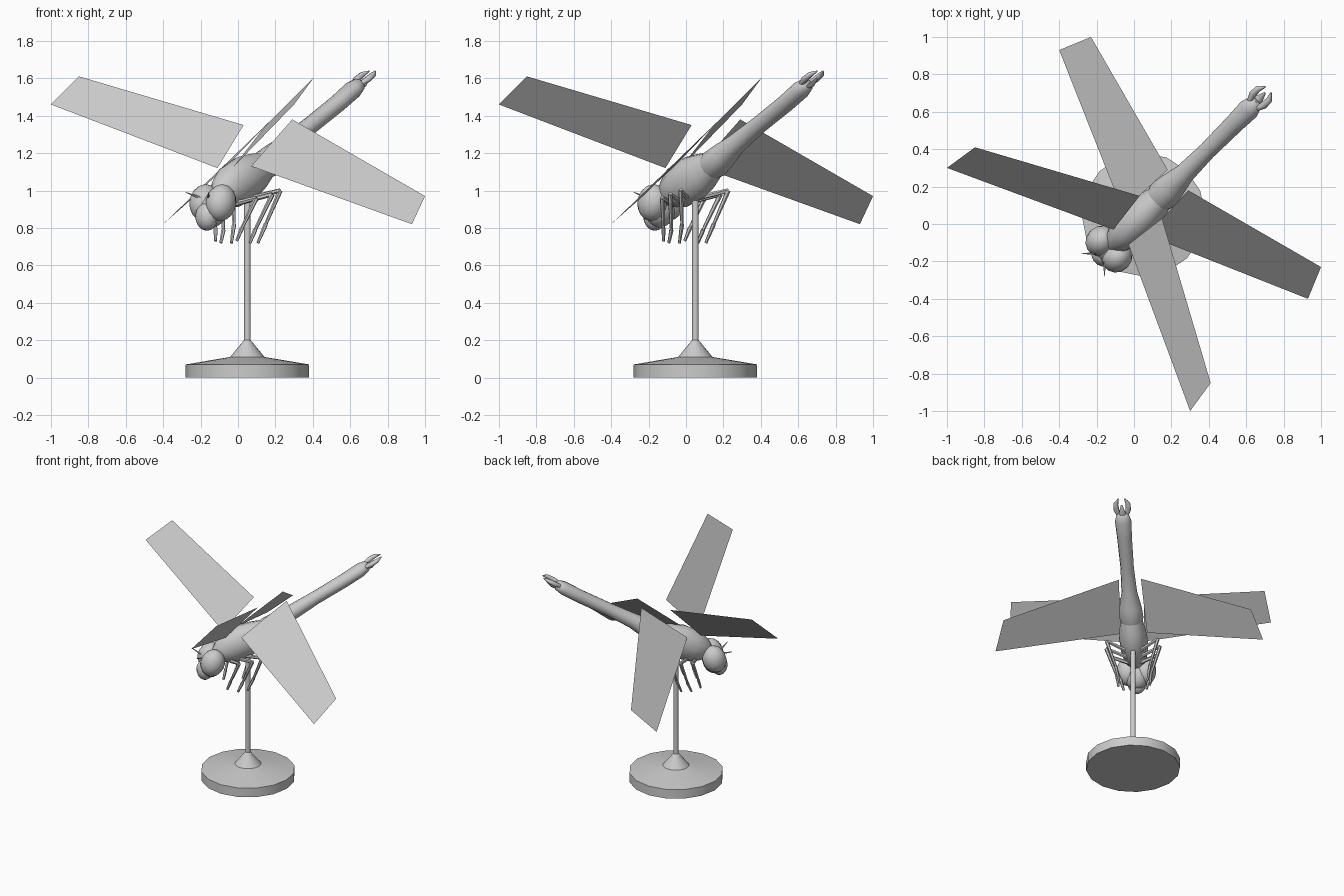
import bpy, bmesh, math
from mathutils import Vector, Matrix

if "Cube" in bpy.data.objects:
    bpy.data.objects.remove(bpy.data.objects["Cube"])

# Built nose to tail along local X (sides along Y), then turned 45 degrees
TURN = Matrix.Rotation(math.radians(45), 4, 'Z')
R2 = math.sqrt(2)

grey = bpy.data.materials.new("plain_grey")
grey.diffuse_color = (0.6, 0.6, 0.6, 1)
grey.use_nodes = True
grey.node_tree.nodes["Principled BSDF"].inputs["Base Color"].default_value = grey.diffuse_color


def finish(name, bm, smooth=40, turn=True):
    bmesh.ops.recalc_face_normals(bm, faces=bm.faces)
    if turn:
        bm.transform(TURN)
    me = bpy.data.meshes.new(name)
    bm.to_mesh(me)
    bm.free()
    ob = bpy.data.objects.new(name, me)
    bpy.context.collection.objects.link(ob)
    me.materials.append(grey)
    bpy.context.view_layer.objects.active = ob
    ob.select_set(True)
    if smooth:
        bpy.ops.object.shade_smooth_by_angle(angle=math.radians(smooth))
    ob.select_set(False)
    return ob


def loft(bm, stations, n):
    """Elliptical tube through (point, half width, half height) stations."""
    pts = [Vector(s[0]) for s in stations]
    rings = []
    for i, (p, w, h) in enumerate(stations):
        d = (pts[min(i + 1, len(pts) - 1)] - pts[max(i - 1, 0)]).normalized()
        ref = Vector((0, 1, 0)) if abs(d.y) < 0.9 else Vector((1, 0, 0))
        side = (ref - d * ref.dot(d)).normalized()
        up = d.cross(side)
        rings.append([bm.verts.new(pts[i] + side * w * math.cos(t) + up * h * math.sin(t))
                      for t in (2 * math.pi * k / n for k in range(n))])
    for r, s in zip(rings, rings[1:]):
        for k in range(n):
            bm.faces.new((r[k], r[(k + 1) % n], s[(k + 1) % n], s[k]))
    bm.faces.new(rings[0])
    bm.faces.new(rings[-1])


def tube(name, stations, n=12, smooth=50):
    bm = bmesh.new()
    loft(bm, stations, n)
    return finish(name, bm, smooth)


def ball(name, loc, size, tilt=0):
    bm = bmesh.new()
    bmesh.ops.create_uvsphere(bm, u_segments=14, v_segments=9, radius=1)
    bm.transform(Matrix.Translation(loc) @ Matrix.Rotation(tilt, 4, 'Y')
                 @ Matrix.Diagonal((*size, 1)))
    return finish(name, bm, 60)


# Stand: disc, collar and pole as one turned profile
profile = [(0.33, 0), (0.33, 0.07), (0.092, 0.11), (0.018, 0.2), (0.017, 0.95)]
bm = bmesh.new()
rings = [[bm.verts.new((0.05 + r * math.cos(k * math.pi / 8), 0.05 + r * math.sin(k * math.pi / 8), z))
          for k in range(16)] for r, z in profile]
for r, s in zip(rings, rings[1:]):
    for k in range(16):
        bm.faces.new((r[k], r[(k + 1) % 16], s[(k + 1) % 16], s[k]))
bm.faces.new(rings[0])
bm.faces.new(rings[-1])
finish("stand", bm, 30, turn=False)

# Thorax, abdomen
tube("thorax", [((-0.16, 0, 0.96), 0.04, 0.05), ((-0.12, 0, 0.985), 0.075, 0.085),
                ((-0.05, 0, 1.02), 0.095, 0.12), ((0.05, 0, 1.065), 0.1, 0.125),
                ((0.13, 0, 1.1), 0.09, 0.105), ((0.2, 0, 1.135), 0.075, 0.075)])
tube("abdomen", [((0.165, 0, 1.115), 0.068, 0.07), ((0.21, 0, 1.14), 0.085, 0.08),
                 ((0.28, 0, 1.185), 0.078, 0.072), ((0.38, 0, 1.25), 0.055, 0.055),
                 ((0.55, 0, 1.35), 0.047, 0.047), ((0.76, 0, 1.47), 0.052, 0.047),
                 ((0.87, 0, 1.54), 0.058, 0.047), ((0.91, 0, 1.565), 0.045, 0.038),
                 ((0.93, 0, 1.575), 0.02, 0.02)])

# Head core, face and neck
ball("head", (-0.19, 0, 0.90), (0.075, 0.09, 0.10), 0.3)
ball("face", (-0.235, 0, 0.86), (0.06, 0.065, 0.075))
tube("neck", [((-0.2, 0, 0.93), 0.04, 0.04), ((-0.11, 0, 0.98), 0.045, 0.05)], 10)

# Wing corners for one side: (x, y, z) before the turn
front_wing = [(-1.0, 0.30, 1.46), (-0.85, 0.41, 1.61), (0.03, 0.15, 1.35), (-0.11, -0.03, 1.12)]
rear_wing = [(-0.40, 0.93, 0.82), (-0.23, 1.0, 0.97), (0.18, 0.29, 1.38), (-0.06, 0.07, 1.13)]

# Hip, knee, ankle and toe of each leg on one side
legs = {
    "front": [(-0.06, 0.04, 0.93), (-0.02, 0.16, 0.96), (-0.07, 0.10, 0.80), (-0.09, 0.08, 0.73)],
    "middle": [(0.0, 0.04, 0.94), (0.07, 0.19, 0.98), (0.01, 0.12, 0.79), (-0.02, 0.11, 0.72)],
    "rear": [(0.05, 0.04, 0.96), (0.14, 0.18, 1.0), (0.09, 0.12, 0.82), (0.05, 0.10, 0.72)],
}

for side, m in (("left", 1), ("right", -1)):
    # Wings are thin flat sheets
    for label, quad in (("front", front_wing), ("rear", rear_wing)):
        bm = bmesh.new()
        bm.faces.new([bm.verts.new((x, y, z) if m > 0 else (y, x, z)) for x, y, z in quad])
        finish(f"{side}_{label}_wing", bm, 0, turn=False)

    # Eyes and antennae
    ball(f"{side}_eye", (-0.19, m * 0.062, 0.935), (0.085, 0.078, 0.10), 0.3)
    tube(f"{side}_antenna", [((-0.25, m * 0.03, 0.96), 0.008, 0.008),
                             ((-0.31, m * 0.085, 0.99), 0.002, 0.002)], 6)

    # Legs taper towards the toes
    for label, joints in legs.items():
        bm = bmesh.new()
        for i, (p, q) in enumerate(zip(joints, joints[1:])):
            r0, r1 = ((0.014, 0.012), (0.013, 0.009), (0.012, 0.008))[i]
            loft(bm, [((p[0], m * p[1], p[2]), r0, r0), ((q[0], m * q[1], q[2]), r1, r1)], 6)
        finish(f"{side}_{label}_leg", bm, 50)

    # Curved tail claspers
    tube(f"{side}_clasper", [((0.89, m * 0.025, 1.565), 0.012, 0.012),
                             ((0.94, m * 0.042, 1.595), 0.02, 0.018),
                             ((0.98, m * 0.042, 1.62), 0.017, 0.015),
                             ((1.015, m * 0.022, 1.638), 0.004, 0.004)], 8)

# Lower tail plate
tube("tail_plate", [((0.89, 0, 1.545), 0.02, 0.012), ((0.95, 0, 1.565), 0.022, 0.012),
                    ((0.99, 0, 1.60), 0.006, 0.005)], 8)
